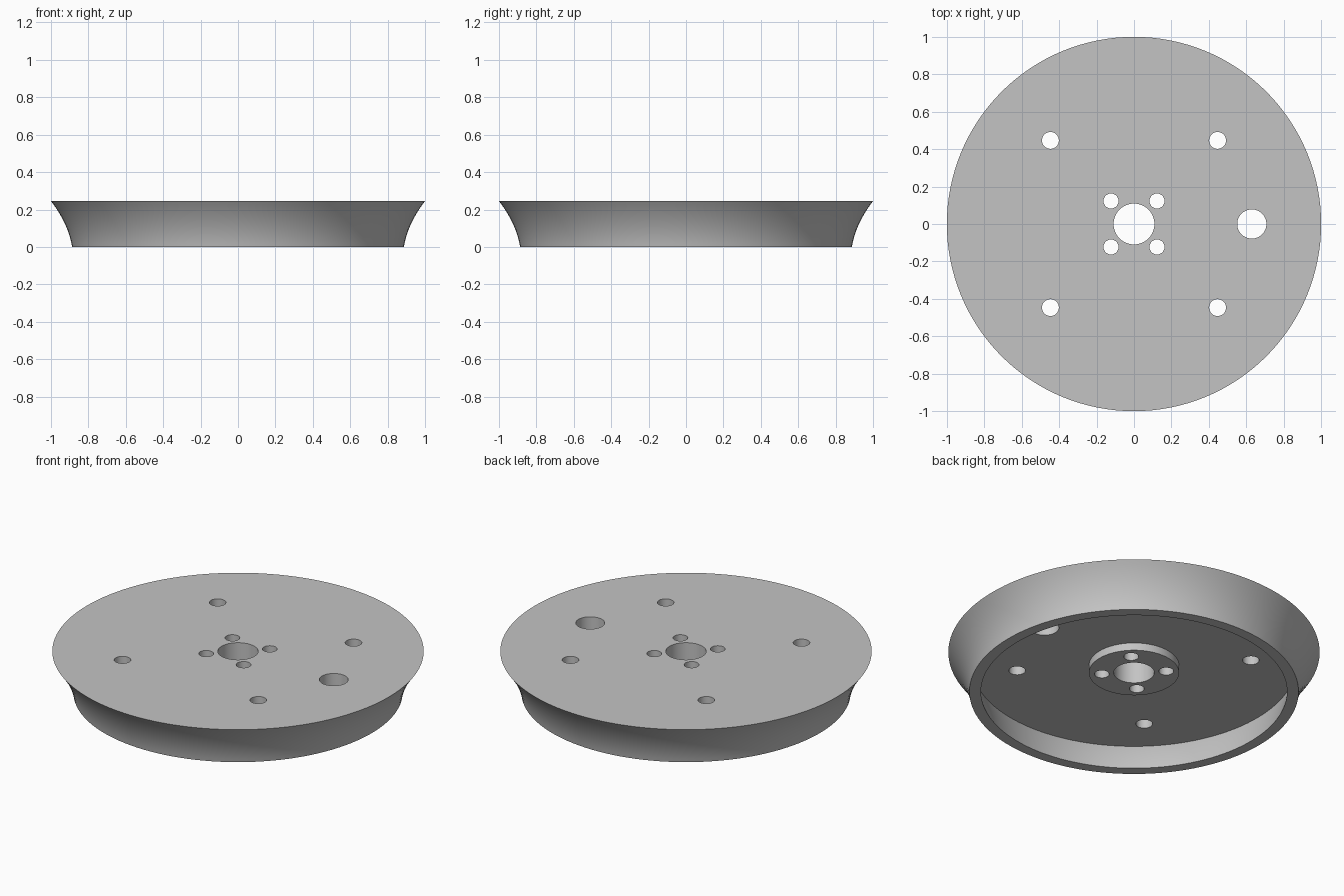
import bpy, bmesh, math

if "Cube" in bpy.data.objects:
    bpy.data.objects.remove(bpy.data.objects["Cube"])

SEG = 128
TOP, CEILING, HUB_FACE = 0.246, 0.163, 0.118

grey = bpy.data.materials.new("plain_grey")
grey.diffuse_color = (0.55, 0.55, 0.55, 1)
grey.use_nodes = True
grey.node_tree.nodes["Principled BSDF"].inputs["Base Color"].default_value = grey.diffuse_color


def curve(r0, slope, bend, z_end, steps=12):
    """Flaring wall: radius grows with height."""
    zs = [z_end * i / steps for i in range(steps + 1)]
    return [(r0 + slope * z + bend * z * z, z) for z in zs]


def lathe(name, profile):
    """Revolve a closed (radius, height) loop into a ring."""
    bm = bmesh.new()
    rings = []
    for i in range(SEG):
        a = 2 * math.pi * i / SEG
        rings.append([bm.verts.new((r * math.cos(a), r * math.sin(a), z)) for r, z in profile])
    n = len(profile)
    for i in range(SEG):
        a, b = rings[i], rings[(i + 1) % SEG]
        for j in range(n):
            k = (j + 1) % n
            bm.faces.new((a[j], b[j], b[k], a[k]))
    bmesh.ops.recalc_face_normals(bm, faces=bm.faces)
    mesh = bpy.data.meshes.new(name)
    bm.to_mesh(mesh)
    bm.free()
    obj = bpy.data.objects.new(name, mesh)
    bpy.context.collection.objects.link(obj)
    obj.data.materials.append(grey)
    return obj


# Dished wheel: flared rim, hollow underside, central hub with bore
outer = curve(0.887, 0.158, 1.236, TOP)
inner = curve(0.825, 0.158, 0.8, CEILING)
hub = [(0.243, CEILING), (0.243, HUB_FACE), (0.109, HUB_FACE), (0.109, TOP)]
wheel = lathe("wheel_plate", outer[::-1] + inner + hub)

# Holes: four mounting holes, four hub bolt holes, one large offset hole
corners = [(sx, sy) for sx in (-1, 1) for sy in (-1, 1)]
holes = [(0.447 * x, 0.447 * y, 0.045) for x, y in corners]
holes += [(0.123 * x, 0.123 * y, 0.040) for x, y in corners]
holes.append((0.63, 0, 0.078))

bm = bmesh.new()
for x, y, r in holes:
    made = bmesh.ops.create_cone(bm, cap_ends=True, segments=48, radius1=r, radius2=r, depth=0.6)
    bmesh.ops.translate(bm, verts=made["verts"], vec=(x, y, 0.2))
mesh = bpy.data.meshes.new("hole_cutter")
bm.to_mesh(mesh)
bm.free()
mesh.materials.append(grey)
cutter = bpy.data.objects.new("hole_cutter", mesh)
bpy.context.collection.objects.link(cutter)

bpy.context.view_layer.objects.active = wheel
wheel.select_set(True)
mod = wheel.modifiers.new("holes", 'BOOLEAN')
mod.operation = 'DIFFERENCE'
mod.solver = 'EXACT'
mod.object = cutter
bpy.ops.object.modifier_apply(modifier=mod.name)
bpy.data.objects.remove(cutter)

bpy.ops.object.shade_smooth_by_angle(angle=math.radians(30))
